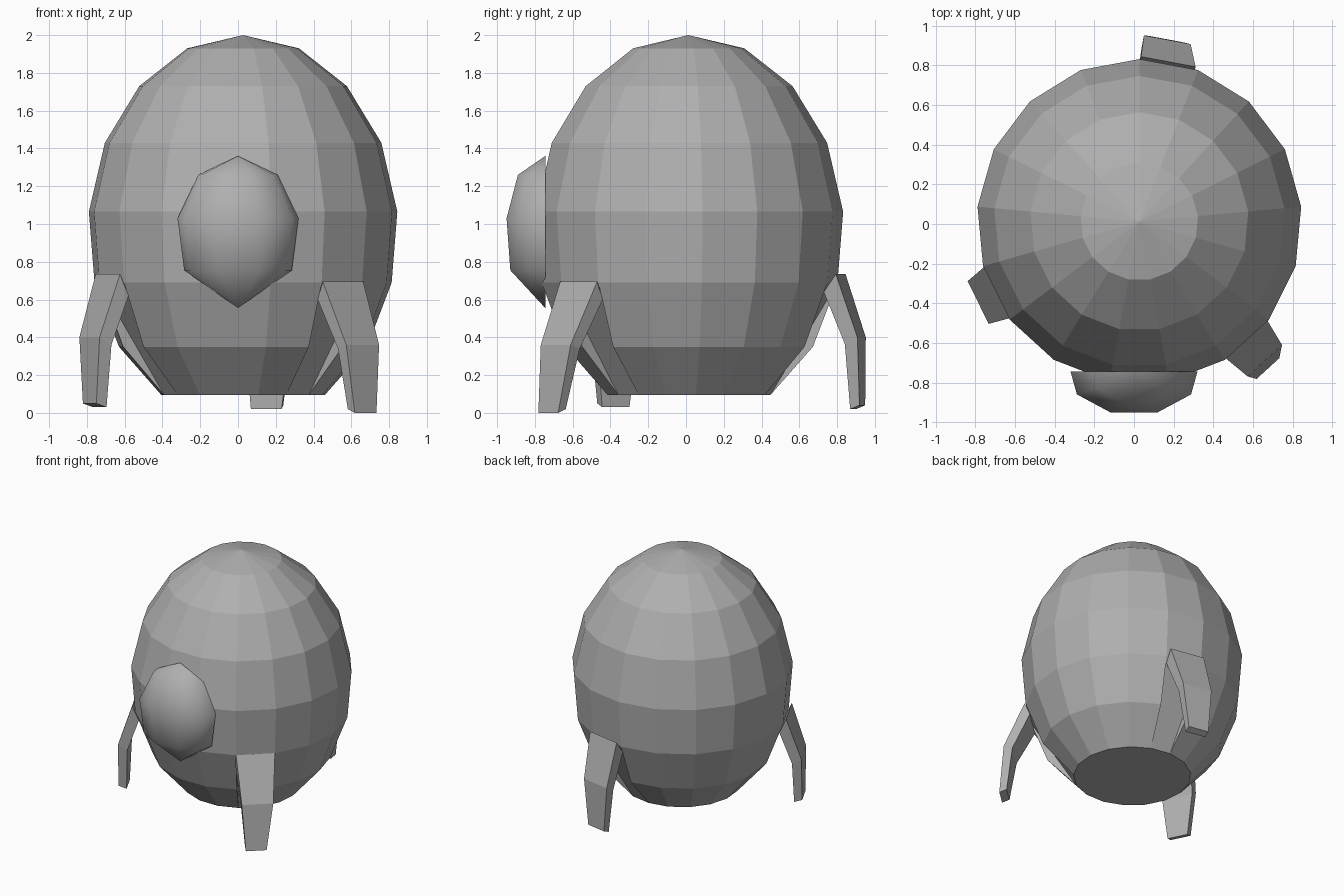
import bpy, bmesh
from math import sin, cos, radians, pi
from mathutils import Vector

if "Cube" in bpy.data.objects:
    bpy.data.objects.remove(bpy.data.objects["Cube"])

CX, CY = 0.027, 0.012      # axis of the body
SIDES = 17
STEP = 2 * pi / SIDES
LEG_COLUMNS = (0, 6, 11)   # body columns that carry a leg: back, left, right

grey = bpy.data.materials.new("mid_grey")
grey.diffuse_color = (0.43, 0.43, 0.43, 1)
grey.use_nodes = True
grey.node_tree.nodes["Principled BSDF"].inputs["Base Color"].default_value = grey.diffuse_color


def finish(name, bm, smooth=False):
    bmesh.ops.recalc_face_normals(bm, faces=bm.faces[:])
    for f in bm.faces:
        f.smooth = smooth
    mesh = bpy.data.meshes.new(name)
    bm.to_mesh(mesh)
    bm.free()
    mesh.materials.append(grey)
    obj = bpy.data.objects.new(name, mesh)
    bpy.context.collection.objects.link(obj)
    return obj


def column_angle(i):
    # columns start just clockwise of the back and run counter-clockwise
    return pi / 2 + (i - 1) * STEP


# Egg-shaped body, with a shallow slot cut behind each leg
bm = bmesh.new()
profile = [(0.435, 0.095), (0.66, 0.35), (0.79, 0.69), (0.82, 1.065),
           (0.735, 1.43), (0.552, 1.73), (0.297, 1.93)]
rings = [[bm.verts.new((CX + r * cos(column_angle(i)), CY + r * sin(column_angle(i)), z))
          for i in range(SIDES)] for r, z in profile]
apex = bm.verts.new((CX, CY, 2.0))
bm.faces.new(rings[0])
for i in range(SIDES):
    j = (i + 1) % SIDES
    for k in range(len(rings) - 1):
        lo, hi = rings[k], rings[k + 1]
        if i in LEG_COLUMNS and k < 2:
            continue
        bm.faces.new((lo[i], lo[j], hi[j], hi[i]))
    bm.faces.new((rings[-1][i], rings[-1][j], apex))
    if i in LEG_COLUMNS:
        bm.faces.new((rings[0][i], rings[0][j], rings[2][j], rings[2][i]))
        bm.faces.new((rings[0][i], rings[1][i], rings[2][i]))
        bm.faces.new((rings[0][j], rings[1][j], rings[2][j]))
finish("body", bm)


# Bent legs: each section is outer radius, outer z, inner radius, inner z, width, sideways shift
def leg(name, column, sections):
    a = column_angle(column) + STEP / 2
    out, side = Vector((cos(a), sin(a), 0)), Vector((-sin(a), cos(a), 0))
    bm = bmesh.new()
    loops = []
    for ro, zo, ri, zi, w, s in sections:
        loop = []
        for r, z, t in ((ro, zo, -1), (ro, zo, 1), (ri, zi, 1), (ri, zi, -1)):
            p = Vector((CX, CY, z)) + out * r + side * (s + t * w / 2)
            loop.append(bm.verts.new(p))
        loops.append(loop)
    bm.faces.new(loops[0])
    bm.faces.new(loops[-1])
    for p, q in zip(loops, loops[1:]):
        for i in range(4):
            j = (i + 1) % 4
            bm.faces.new((p[i], p[j], q[j], q[i]))
    finish(name, bm)


leg("back_leg", LEG_COLUMNS[0], [(0.82, 0.735, 0.755, 0.64, 0.28, 0.005),
                                 (0.928, 0.40, 0.86, 0.365, 0.24, 0.03),
                                 (0.93, 0.04, 0.88, 0.02, 0.165, 0.04)])
leg("front_left_leg", LEG_COLUMNS[1], [(0.80, 0.735, 0.75, 0.62, 0.29, 0.0),
                                       (0.91, 0.40, 0.84, 0.36, 0.24, 0.003),
                                       (0.91, 0.05, 0.85, 0.03, 0.16, 0.005)])
leg("front_right_leg", LEG_COLUMNS[2], [(0.785, 0.695, 0.745, 0.60, 0.29, 0.0),
                                        (0.945, 0.36, 0.88, 0.34, 0.235, -0.005),
                                        (0.985, 0.0, 0.93, 0.02, 0.155, -0.02)])

# Rounded half-egg window on the front, with a flat back
bm = bmesh.new()
BACK = -0.745
half = [(-1, 0), (-0.9, 0.56), (-0.375, 1), (0.375, 1), (0.9, 0.56), (1, 0)]
rings = [[bm.verts.new((x * w, BACK - y * d, z)) for x, y in half]
         for w, d, z in ((0.285, 0.185, 0.755), (0.32, 0.205, 1.03), (0.21, 0.145, 1.26))]
bottom = bm.verts.new((0, BACK, 0.555))
top = bm.verts.new((0, BACK, 1.36))
for i in range(5):
    bm.faces.new((bottom, rings[0][i + 1], rings[0][i]))
    bm.faces.new((top, rings[2][i], rings[2][i + 1]))
    for lo, hi in zip(rings, rings[1:]):
        bm.faces.new((lo[i], lo[i + 1], hi[i + 1], hi[i]))
bm.faces.new([bottom] + [r[-1] for r in rings] + [top] + [r[0] for r in reversed(rings)])
window = finish("window", bm, smooth=True)
bpy.context.view_layer.objects.active = window
window.select_set(True)
bpy.ops.object.shade_smooth_by_angle(angle=radians(62))
